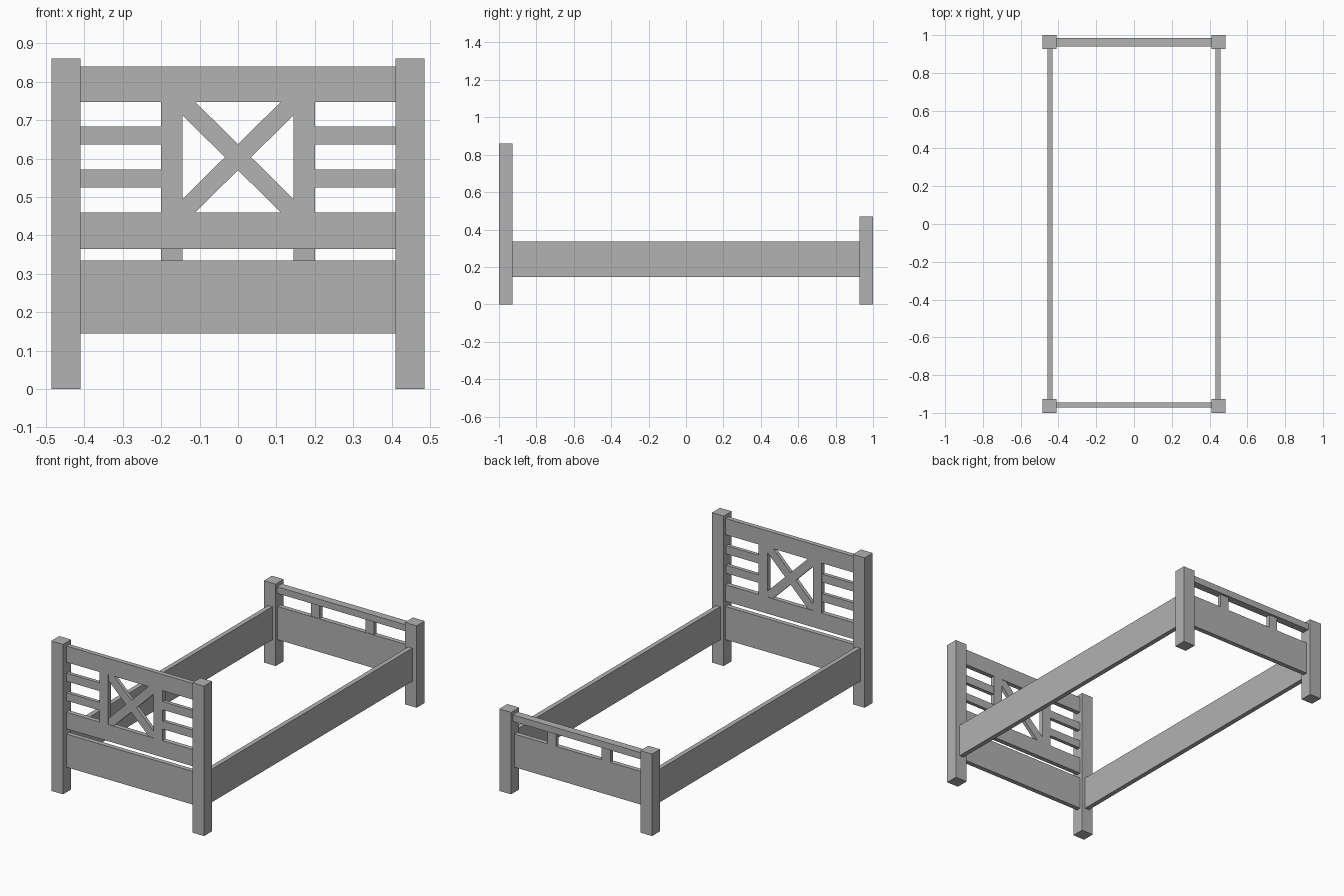
import bpy
import bmesh

cube = bpy.data.objects.get("Cube")
if cube:
    bpy.data.objects.remove(cube, do_unlink=True)

# Single painted-wood colour
paint = bpy.data.materials.new("grey_paint")
paint.use_nodes = True
grey = (0.445, 0.445, 0.445, 1)
paint.diffuse_color = grey
paint.node_tree.nodes["Principled BSDF"].inputs["Base Color"].default_value = grey


def prism(name, outline, y0, y1):
    """Extrude an outline in the x-z plane from y0 to y1."""
    bm = bmesh.new()
    face = bm.faces.new([bm.verts.new((x, y0, z)) for x, z in outline])
    extruded = bmesh.ops.extrude_face_region(bm, geom=[face])["geom"]
    verts = [v for v in extruded if isinstance(v, bmesh.types.BMVert)]
    bmesh.ops.translate(bm, verts=verts, vec=(0, y1 - y0, 0))
    bmesh.ops.recalc_face_normals(bm, faces=bm.faces)
    mesh = bpy.data.meshes.new(name)
    bm.to_mesh(mesh)
    bm.free()
    mesh.materials.append(paint)
    obj = bpy.data.objects.new(name, mesh)
    bpy.context.collection.objects.link(obj)
    return obj


def board(name, x, y, z):
    """Box given by its (low, high) range on each axis."""
    outline = [(x[0], z[0]), (x[1], z[0]), (x[1], z[1]), (x[0], z[1])]
    return prism(name, outline, *y)


def pair(name, x, y, z):
    """The same board on the left and the right."""
    board("left_" + name, x, y, z)
    board("right_" + name, (-x[1], -x[0]), y, z)


POST_IN, POST_OUT = 0.41, 0.485
SPAN = (-POST_IN, POST_IN)
STILE = (0.145, 0.20)
PANEL_Z = (0.145, 0.335)
HEAD_Y = (-0.971, -0.944)
SLAT_Y = (-0.968, -0.947)

# Corner posts
pair("head_post", (POST_IN, POST_OUT), (-1, -0.927), (0, 0.86))
pair("foot_post", (POST_IN, POST_OUT), (0.927, 1), (0, 0.47))

# Side rails
pair("side_rail", (0.431, 0.458), (-0.927, 0.927), PANEL_Z)

# Headboard
board("head_panel", SPAN, HEAD_Y, PANEL_Z)
board("head_middle_rail", SPAN, HEAD_Y, (0.365, 0.46))
board("head_top_rail", SPAN, HEAD_Y, (0.747, 0.84))
pair("head_stile", STILE, HEAD_Y, (0.46, 0.747))
pair("lower_slat", (STILE[1], POST_IN), SLAT_Y, (0.525, 0.571))
pair("upper_slat", (STILE[1], POST_IN), SLAT_Y, (0.636, 0.683))

# Crossed braces, trimmed to fit the corners of the opening
w, low, high, cut = STILE[0], 0.46, 0.747, 0.034
for name, s in (("falling_brace", 1), ("rising_brace", -1)):
    prism(name, [(-w * s, high), ((cut - w) * s, high), (w * s, low + cut),
                 (w * s, low), ((w - cut) * s, low), (-w * s, high - cut)], *SLAT_Y)

# Footboard
board("foot_panel", SPAN, (0.944, 0.971), PANEL_Z)
board("foot_top_rail", SPAN, (0.94, 0.984), (0.412, 0.45))
pair("foot_stile", STILE, (0.947, 0.971), (0.335, 0.412))
